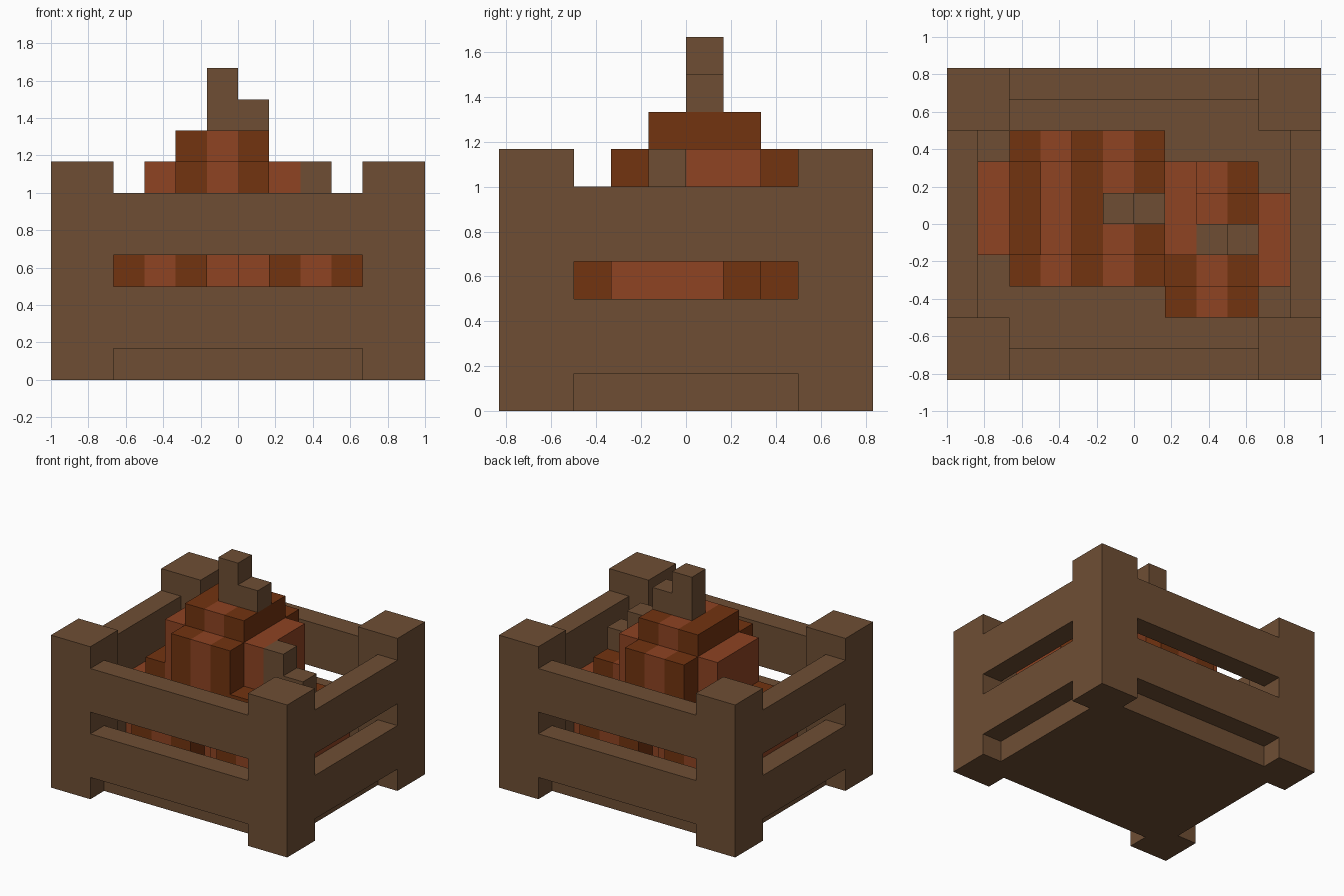
import bpy, bmesh
from mathutils import Vector

U = 1 / 6  # modelling unit

cube = bpy.data.objects.get("Cube")
if cube:
    bpy.data.objects.remove(cube, do_unlink=True)


def material(name, rgb):
    mat = bpy.data.materials.new(name)
    mat.use_nodes = True
    mat.diffuse_color = (*rgb, 1)
    mat.node_tree.nodes["Principled BSDF"].inputs["Base Color"].default_value = (*rgb, 1)
    return mat


WOOD = material("brown wood", (0.156, 0.076, 0.034))
DARK = material("dark orange", (0.168, 0.033, 0.005))
BRIGHT = material("bright orange", (0.271, 0.056, 0.016))


def box(name, x, y, z, mat, stripe=False):
    """Box from (min, max) ranges in units; a stripe colours the middle third in x."""
    bm = bmesh.new()
    bmesh.ops.create_cube(bm, size=1)
    for v in bm.verts:
        v.co = Vector([r[0] if c < 0 else r[1] for c, r in zip(v.co, (x, y, z))]) * U
    mid = sum(x) / 2 * U
    if stripe:
        for side in (-1, 1):
            bmesh.ops.bisect_plane(bm, geom=bm.verts[:] + bm.edges[:] + bm.faces[:],
                                   plane_co=(mid + side * U / 2, 0, 0), plane_no=(1, 0, 0))
        for f in bm.faces:
            f.material_index = int(abs(f.calc_center_median().x - mid) < U / 2 - 0.01)
    mesh = bpy.data.meshes.new(name)
    bm.to_mesh(mesh)
    bm.free()
    mesh.materials.append(mat)
    if stripe:
        mesh.materials.append(BRIGHT)
    obj = bpy.data.objects.new(name, mesh)
    bpy.context.collection.objects.link(obj)
    return obj


def span(a, b, sign):
    return (a, b) if sign > 0 else (-b, -a)


# Crate: floor, corner posts, two rails per side
box("crate_floor", (-5, 5), (-4, 4), (0, 1), WOOD)
for sx, xn in ((-1, "right"), (1, "left")):
    for sy, yn in ((-1, "front"), (1, "back")):
        box(f"{yn}_{xn}_post", span(4, 6, sx), span(3, 5, sy), (0, 7), WOOD)
for z, level in ((1, "lower"), (4, "upper")):
    for s, xn, yn in ((-1, "right", "front"), (1, "left", "back")):
        box(f"{yn}_{level}_rail", (-4, 4), span(4, 5, s), (z, z + 2), WOOD)
        box(f"{xn}_{level}_rail", span(5, 6, s), (-3, 3), (z, z + 2), WOOD)


def pumpkin(name, cx, cy, base, bottom, stem=True):
    """Blocky pumpkin: core, a front-to-back lobe, a sideways lobe and a bent stem."""
    top = base + 4
    box(name + "_core", (cx - 1.5, cx + 1.5), (cy - 1.5, cy + 1.5), (bottom, top), DARK, True)
    box(name + "_long_lobe", (cx - 1.5, cx + 1.5), (cy - 2.5, cy + 2.5), (base, top - 1), DARK, True)
    for s, side in ((-1, "right"), (1, "left")):
        lobe = sorted((cx + s * 1.5, cx + s * 2.5))
        box(f"{name}_{side}_lobe", lobe, (cy - 1.5, cy + 1.5), (base, top - 1), BRIGHT)
    if stem:
        y = (cy - 0.5, cy + 0.5)
        box(name + "_stem", (cx - 0.5, cx + 0.5), y, (top, top + 2), WOOD)
        box(name + "_stem_bend", (cx + 0.5, cx + 1.5), y, (top, top + 1), WOOD)


# Pumpkins: two on the floor, one stacked on top
pumpkin("right_pumpkin", -2.5, 0.5, 1, 1, stem=False)
pumpkin("left_pumpkin", 2.5, -0.5, 1, 1)
pumpkin("top_pumpkin", -0.5, 0.5, 4, 3)
